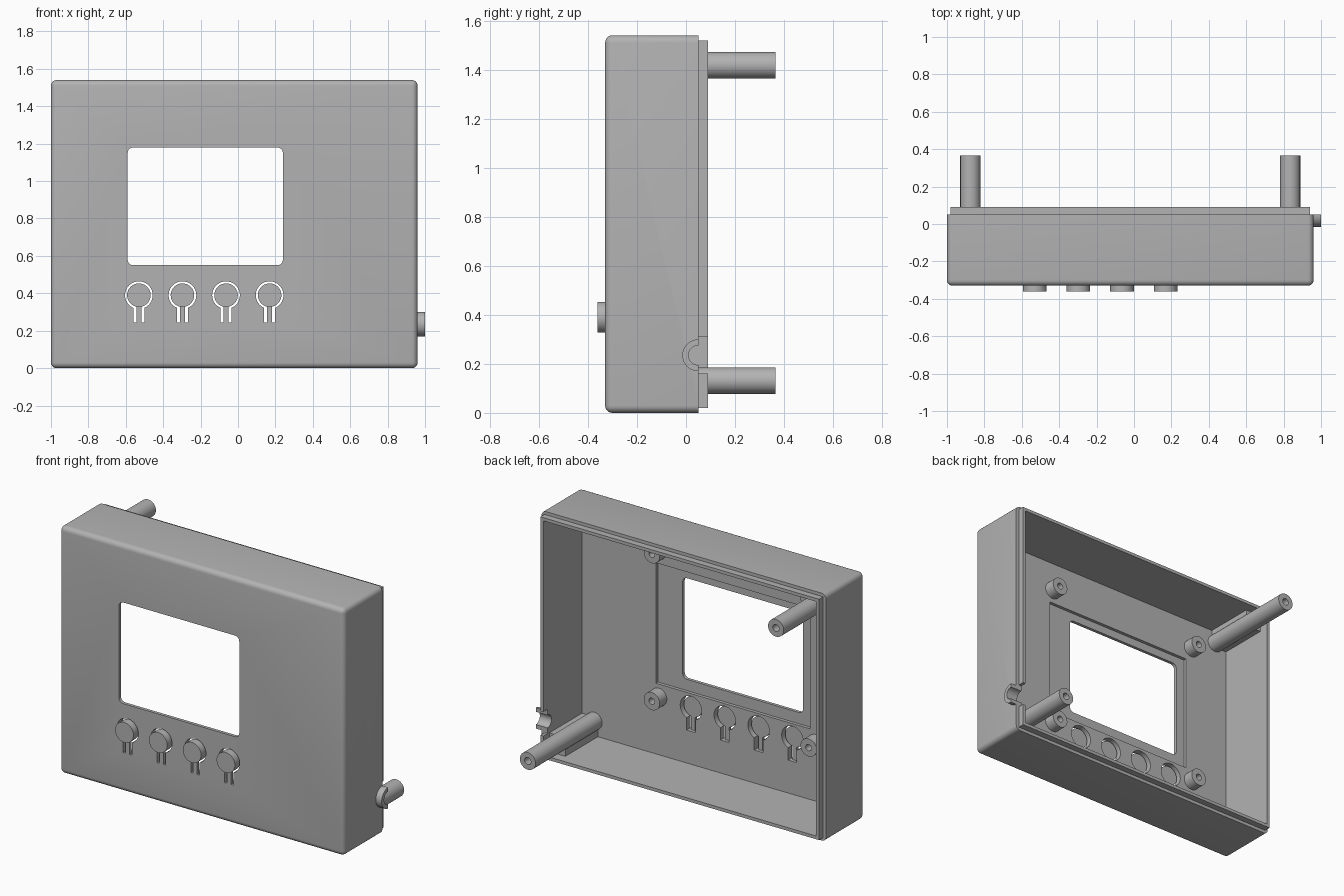
import bpy, bmesh, math
from mathutils import Matrix, Vector

cube = bpy.data.objects.get("Cube")
if cube:
    bpy.data.objects.remove(cube, do_unlink=True)

grey = bpy.data.materials.new("mid grey plastic")
grey.use_nodes = True
colour = (0.45, 0.45, 0.45, 1)
grey.diffuse_color = colour
grey.node_tree.nodes["Principled BSDF"].inputs["Base Color"].default_value = colour


def finish(name, bm):
    mesh = bpy.data.meshes.new(name)
    bmesh.ops.recalc_face_normals(bm, faces=bm.faces)
    bm.to_mesh(mesh)
    bm.free()
    mesh.materials.append(grey)
    ob = bpy.data.objects.new(name, mesh)
    bpy.context.collection.objects.link(ob)
    return ob


def box(name, x, y, z, radius=0, keep=None):
    """Box from three ranges; edges accepted by keep are rounded."""
    bm = bmesh.new()
    bmesh.ops.create_cube(bm, size=1)
    for v in bm.verts:
        v.co = Vector([(r[0] + r[1]) / 2 + c * (r[1] - r[0]) for c, r in zip(v.co, (x, y, z))])
    if radius:
        edges = [e for e in bm.edges if keep(e)]
        bmesh.ops.bevel(bm, geom=edges, offset=radius, segments=5, profile=0.5, affect='EDGES')
    return finish(name, bm)


def cylinder(name, centre, radius, start, end, axis='Y', sides=40):
    """Cylinder along an axis; centre holds the other two coordinates."""
    bm = bmesh.new()
    bmesh.ops.create_cone(bm, cap_ends=True, segments=sides, radius1=radius,
                          radius2=radius, depth=end - start)
    mid = (start + end) / 2
    if axis == 'Y':
        spin, place = Matrix.Rotation(math.pi / 2, 4, 'X'), (centre[0], mid, centre[1])
    else:
        spin, place = Matrix.Rotation(math.pi / 2, 4, 'Y'), (mid, centre[0], centre[1])
    bmesh.ops.transform(bm, matrix=Matrix.Translation(place) @ spin, verts=bm.verts)
    return finish(name, bm)


def combine(target, tool, operation='DIFFERENCE'):
    mod = target.modifiers.new("cut", 'BOOLEAN')
    mod.operation, mod.solver, mod.object = operation, 'EXACT', tool
    bpy.context.view_layer.objects.active = target
    bpy.ops.object.modifier_apply(modifier=mod.name)
    bpy.data.objects.remove(tool, do_unlink=True)


def along_y(edge):
    a, b = edge.verts
    return abs(a.co.y - b.co.y) > 0.01


FRONT, INNER, RIM, LIP, END = -0.33, -0.29, 0.05, 0.09, 0.365

# Open-backed shell with a stepped lip
case = box("case_shell", (-1, 0.96), (FRONT, RIM), (0, 1.54), 0.03,
           lambda e: min(v.co.y for v in e.verts) < 0)
combine(case, box("lip", (-0.98, 0.94), (-0.2, LIP), (0.02, 1.52)), 'UNION')
combine(case, box("cavity", (-0.96, 0.92), (INNER, 0.3), (0.04, 1.5)))

# Display window and the shallow seat behind it
combine(case, box("window", (-0.59, 0.24), (-0.5, 0), (0.55, 1.18), 0.03, along_y))
combine(case, box("seat", (-0.65, 0.41), (INNER - 0.02, 0), (0.48, 1.23)))

# Cable entry: gap in the lip, half-round collar and channel
CABLE = (RIM, 0.235)
combine(case, box("lip_gap", (0.91, 1.1), (RIM, 0.2), (0.16, 0.31)))
collar = cylinder("cable_collar", CABLE, 0.065, 0.92, 1.0, 'X')
combine(collar, box("half", (0.8, 1.1), (RIM, 0.2), (0.1, 0.4)))
for part in (case, collar):
    combine(part, cylinder("channel", CABLE, 0.04, 0.8, 1.1, 'X'))

# Spring buttons in keyhole openings
BUTTON_Z = 0.39
parts = [case, collar]
for i in range(4):
    x = -0.53 + i * 0.233
    combine(case, cylinder("hole", (x, BUTTON_Z), 0.074, -0.5, 0))
    combine(case, box("slot", (x - 0.03, x + 0.03), (-0.5, 0), (0.245, BUTTON_Z)))
    parts.append(cylinder(f"button_{i + 1}", (x, BUTTON_Z), 0.063, -0.362, -0.31))
    parts.append(box(f"button_arm_{i + 1}", (x - 0.014, x + 0.014),
                     (FRONT, -0.31), (0.235, BUTTON_Z - 0.05)))


def tube(name, centre, radius, bore, start, end, depth):
    ob = cylinder(name, centre, radius, start, end)
    combine(ob, cylinder("bore", centre, bore, end - depth, end + 0.1, sides=24))
    parts.append(ob)


# Board standoffs around the display
for side, x in (("left", 0.39), ("right", -0.69)):
    for level, z in (("lower", 0.4), ("upper", 1.315)):
        tube(f"standoff_{level}_{side}", (x, z), 0.055, 0.02, INNER - 0.005, INNER + 0.07, 0.06)

# Two long screw posts in opposite corners, each braced to its walls
for name, x, z, wall_x, wall_z in (("lower_left", 0.835, 0.132, 0.93, 0.03),
                                   ("upper_right", -0.875, 1.418, -0.97, 1.51)):
    tube(f"post_{name}", (x, z), 0.054, 0.022, INNER - 0.005, END, 0.2)
    near_x = x + math.copysign(0.045, wall_x - x)
    near_z = z + math.copysign(0.045, wall_z - z)
    depth = (INNER - 0.005, 0.03)
    parts.append(box(f"side_brace_{name}", sorted((near_x, wall_x)), depth, (z - 0.025, z + 0.025)))
    parts.append(box(f"end_brace_{name}", (x - 0.025, x + 0.025), depth, sorted((near_z, wall_z))))

# Smooth the curved surfaces, keep corners crisp
bpy.ops.object.select_all(action='DESELECT')
for ob in parts:
    ob.select_set(True)
bpy.context.view_layer.objects.active = case
bpy.ops.object.shade_smooth_by_angle(angle=math.radians(30))
